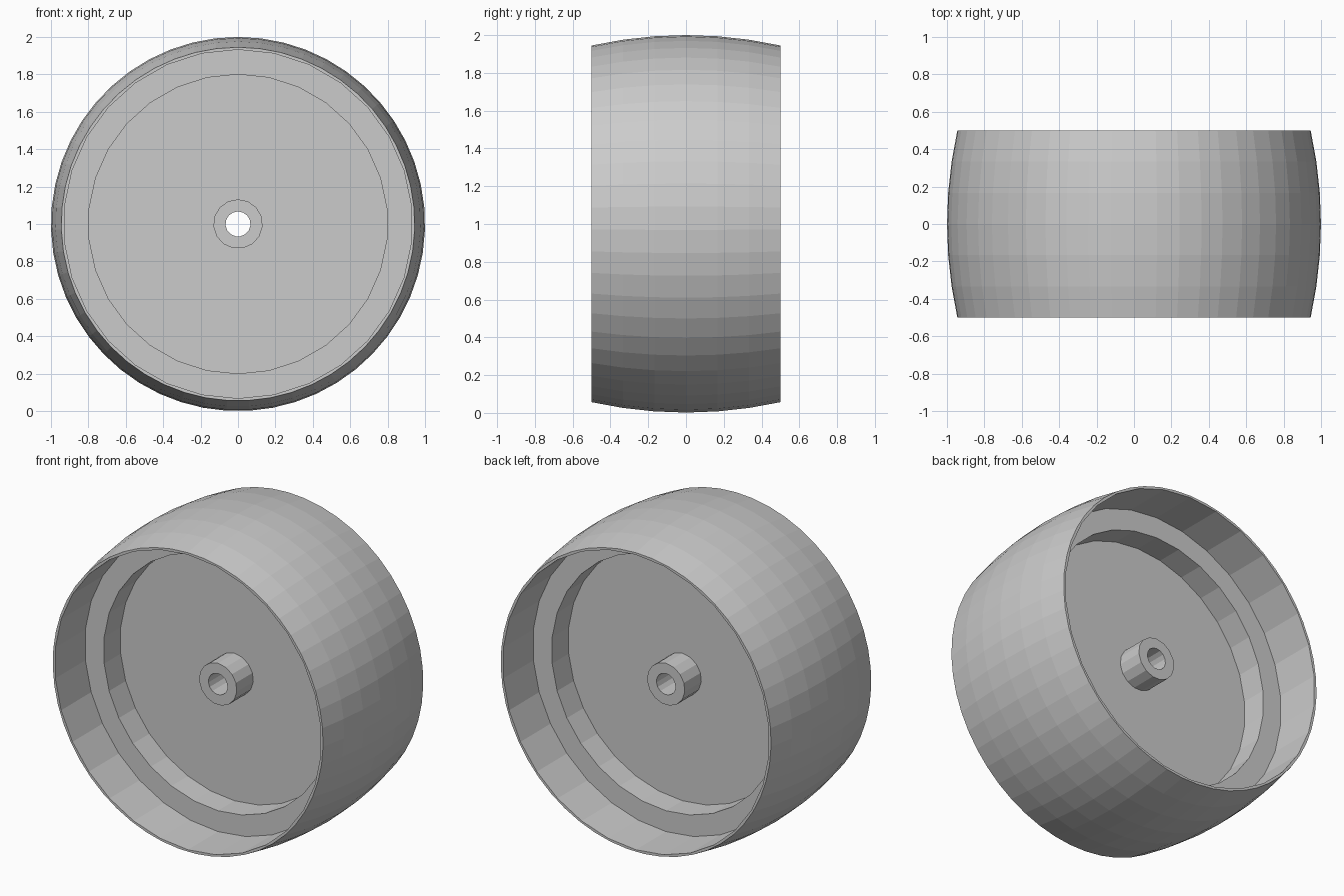
import bpy, bmesh
from math import sin, cos, pi, sqrt
from mathutils import Vector

if "Cube" in bpy.data.objects:
    bpy.data.objects.remove(bpy.data.objects["Cube"])

bm = bmesh.new()


def ring(r, y, n):
    """Circle of n vertices around the wheel axle, first vertex at the top."""
    return [bm.verts.new((r * sin(2 * pi * i / n), y, 1 + r * cos(2 * pi * i / n)))
            for i in range(n)]


def wall(a, b):
    """Quads between two rings with equal side counts."""
    n = len(a)
    for i in range(n):
        j = (i + 1) % n
        bm.faces.new((a[i], a[j], b[j], b[i]))


def annulus(a, b):
    """Flat face between two concentric rings with any side counts."""
    edges = []
    for loop in (a, b):
        for u, v in zip(loop, loop[1:] + loop[:1]):
            edges.append(bm.edges.get((u, v)) or bm.edges.new((u, v)))
    bmesh.ops.triangle_fill(bm, edges=edges, use_beauty=True, normal=Vector((0, 1, 0)))


# Crowned tread: shallow arc across the width
SAG_R = 2.3
ys = [-0.5 + i / 6 for i in range(7)]
tread = [ring(1 - SAG_R + sqrt(SAG_R ** 2 - y * y), y, 51) for y in ys]
for a, b in zip(tread, tread[1:]):
    wall(a, b)

# Both sides: bore, step, recess, web and hub
holes = []
for s, edge in ((-1, tread[0]), (1, tread[-1])):
    lip, bore = ring(0.932, s * 0.5, 30), ring(0.932, s * 0.2, 30)
    step, recess = ring(0.8, s * 0.2, 30), ring(0.8, s * 0.035, 30)
    hub_base, hub_end = ring(0.132, s * 0.035, 15), ring(0.132, s * 0.2, 15)
    hole = ring(0.067, s * 0.2, 15)
    wall(lip, bore)
    wall(step, recess)
    wall(hub_base, hub_end)
    annulus(edge, lip)
    annulus(bore, step)
    annulus(recess, hub_base)
    annulus(hub_end, hole)
    holes.append(hole)

# Axle hole right through
wall(*holes)

bmesh.ops.recalc_face_normals(bm, faces=bm.faces)
bmesh.ops.dissolve_limit(bm, angle_limit=0.002, verts=[], edges=bm.edges)
mesh = bpy.data.meshes.new("wheel")
bm.to_mesh(mesh)
bm.free()
bpy.context.collection.objects.link(bpy.data.objects.new("wheel", mesh))
